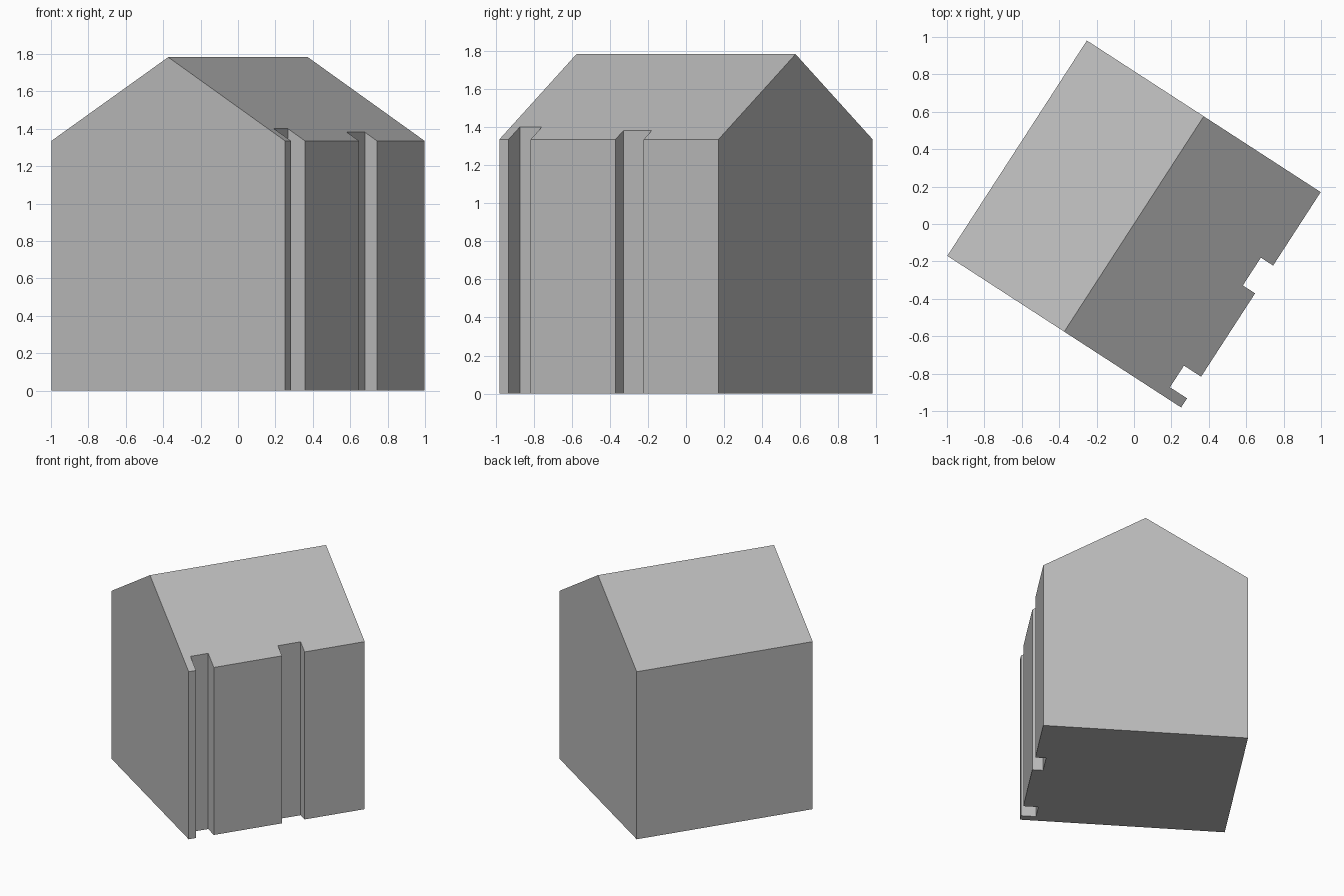
import bpy
import bmesh
from math import radians
from mathutils import Matrix

if "Cube" in bpy.data.objects:
    bpy.data.objects.remove(bpy.data.objects["Cube"])

HALF_WIDTH, HALF_LENGTH = 0.745, 0.686
EAVES, RIDGE = 1.335, 1.783
TURN = Matrix.Rotation(radians(-32.95), 4, "Z")

grey = bpy.data.materials.new("plain grey")
grey.use_nodes = True
colour = (0.5, 0.5, 0.5, 1)
grey.diffuse_color = colour
grey.node_tree.nodes["Principled BSDF"].inputs["Base Color"].default_value = colour


def prism(name, profile, y0, y1):
    """Extrude an x-z profile along y, then turn it on the plot."""
    bm = bmesh.new()
    face = bm.faces.new([bm.verts.new((x, y0, z)) for x, z in profile])
    grown = bmesh.ops.extrude_face_region(bm, geom=[face])["geom"]
    ends = [v for v in grown if isinstance(v, bmesh.types.BMVert)]
    bmesh.ops.translate(bm, verts=ends, vec=(0, y1 - y0, 0))
    bmesh.ops.recalc_face_normals(bm, faces=bm.faces)
    mesh = bpy.data.meshes.new(name)
    bm.to_mesh(mesh)
    bm.free()
    mesh.materials.append(grey)
    obj = bpy.data.objects.new(name, mesh)
    obj.matrix_world = TURN
    bpy.context.collection.objects.link(obj)
    return obj


# Gabled house body
house = prism("house_body", [
    (-HALF_WIDTH, 0), (HALF_WIDTH, 0), (HALF_WIDTH, EAVES),
    (0, RIDGE), (-HALF_WIDTH, EAVES)], -HALF_LENGTH, HALF_LENGTH)

# Full-height recesses in one long wall: start, end, inner face
cutters = []
for start, end, inner in [(-0.628, -0.490, 0.636), (0.041, 0.218, 0.667)]:
    cutter = prism("recess_cutter", [
        (inner, -1), (1, -1), (1, 2), (inner, 2)], start, end)
    cutter.hide_render = True
    cutters.append(cutter)
    cut = house.modifiers.new("recess", "BOOLEAN")
    cut.operation = "DIFFERENCE"
    cut.solver = "EXACT"
    cut.object = cutter

# Keep the cut result and discard the cutters
bpy.context.view_layer.update()
evaluated = house.evaluated_get(bpy.context.evaluated_depsgraph_get())
result = bpy.data.meshes.new_from_object(evaluated)
house.modifiers.clear()
house.data = result
for cutter in cutters:
    bpy.data.objects.remove(cutter)
